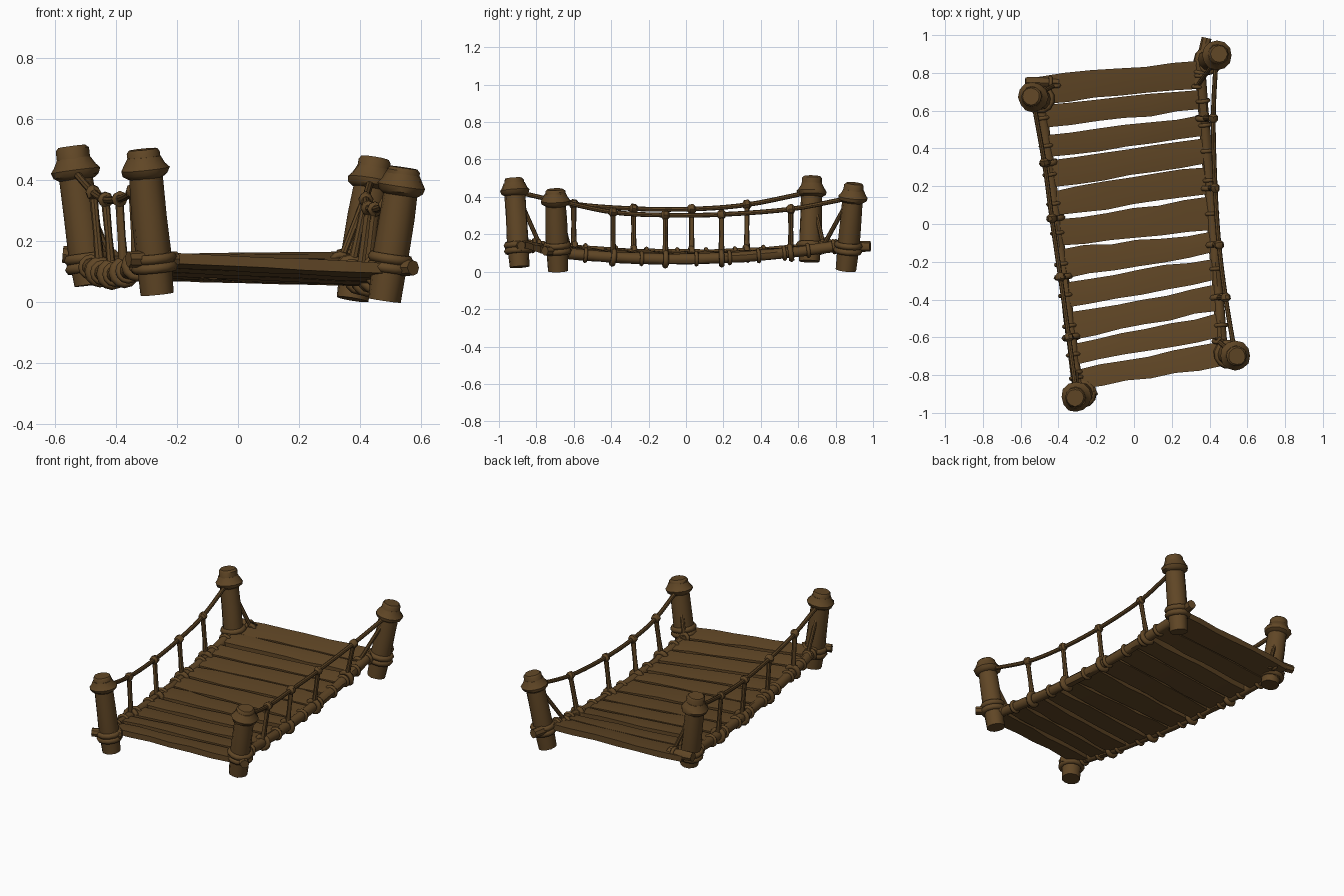
import bpy, bmesh, math, random
from mathutils import Vector

random.seed(4)
if "Cube" in bpy.data.objects:
    bpy.data.objects.remove(bpy.data.objects["Cube"])

wood = bpy.data.materials.new("weathered brown")
wood.use_nodes = True
COLOUR = (0.118, 0.062, 0.019, 1)
wood.diffuse_color = COLOUR
wood.node_tree.nodes["Principled BSDF"].inputs["Base Color"].default_value = COLOUR


def finish(name, bm, angle=40):
    bmesh.ops.recalc_face_normals(bm, faces=bm.faces)
    mesh = bpy.data.meshes.new(name)
    bm.to_mesh(mesh)
    bm.free()
    mesh.materials.append(wood)
    obj = bpy.data.objects.new(name, mesh)
    bpy.context.collection.objects.link(obj)
    bpy.ops.object.select_all(action='DESELECT')
    obj.select_set(True)
    bpy.context.view_layer.objects.active = obj
    bpy.ops.object.shade_smooth_by_angle(angle=math.radians(angle))
    return obj


def tube(name, points, radii, sides=8, closed=False, rough=0):
    """Sweep a round section along points, one radius per point."""
    points = [Vector(p) for p in points]
    if isinstance(radii, float):
        radii = [radii] * len(points)
    bm = bmesh.new()
    rings = []
    n = len(points)
    for i, (p, r) in enumerate(zip(points, radii)):
        a = points[(i - 1) % n] if closed else points[max(i - 1, 0)]
        b = points[(i + 1) % n] if closed else points[min(i + 1, n - 1)]
        d = (b - a).normalized()
        ref = Vector((1, 0, 0)) if abs(d.x) < 0.75 else Vector((0, 0, 1))
        u = d.cross(ref).normalized()
        v = d.cross(u)
        ring = []
        for k in range(sides):
            t = math.tau * k / sides
            s = r * (1 + random.uniform(-rough, rough))
            ring.append(bm.verts.new(p + (u * math.cos(t) + v * math.sin(t)) * s))
        rings.append(ring)
    for a, b in zip(rings, rings[1:]):
        for k in range(sides):
            j = (k + 1) % sides
            bm.faces.new((a[k], a[j], b[j], b[k]))
    bm.faces.new(rings[0])
    bm.faces.new(rings[-1])
    return finish(name, bm)


def smooth(points, steps=5):
    """Catmull-Rom curve through points."""
    p = [Vector(q) for q in points]
    p = [2 * p[0] - p[1]] + p + [2 * p[-1] - p[-2]]
    out = []
    for i in range(1, len(p) - 2):
        a, b, c, d = p[i - 1:i + 3]
        for s in range(steps):
            t = s / steps
            out.append(0.5 * (2 * b + (c - a) * t + (2 * a - 5 * b + 4 * c - d) * t ** 2
                              + (3 * b - a - 3 * c + d) * t ** 3))
    return out + [p[-2]]


def lashing(name, centre, axis, radius, thick):
    """Ring of rope around an axis."""
    bpy.ops.mesh.primitive_torus_add(
        location=centre, major_radius=radius, minor_radius=thick,
        major_segments=12, minor_segments=6,
        rotation=Vector(axis).to_track_quat('Z', 'Y').to_euler())
    obj = bpy.context.object
    obj.name = name
    obj.data.materials.append(wood)
    bpy.ops.object.shade_smooth()


# Deck edge lines: side is -1 (right) or 1 (left)
def edge(side, y):
    if side < 0:
        return Vector((-0.41 - 0.13 * y, y, 0.09 + 0.075 * y * y))
    return Vector((0.415 - 0.08 * y, y, 0.068 + 0.09 * y * y + 0.012 * y))


# Deck planks, each slightly uneven along its length
left_y = [-0.87, -0.76, -0.625, -0.455, -0.30, -0.125, 0.03, 0.185, 0.34, 0.49, 0.635, 0.78]
right_y = [-0.755, -0.61, -0.465, -0.31, -0.165, -0.04, 0.15, 0.315, 0.46, 0.59, 0.715, 0.865]
gaps = [0, .028, .024, .03, .026, .012, .02, .018, .02, .036, .008, 0]
for i in range(11):
    bm = bmesh.new()
    rings = []
    steps = 6
    for s in range(steps + 1):
        t = s / steps
        ring = []
        for ys, g in ((i, gaps[i]), (i + 1, -gaps[i + 1])):
            a, b = edge(-1, left_y[ys]), edge(1, right_y[ys])
            p = a.lerp(b, t)
            p.y += g / 2 + random.uniform(-0.007, 0.007)
            h = 0.018 + random.uniform(-0.002, 0.002)
            ring.append((p, h))
        (p, h), (q, k) = ring
        up = Vector((0, 0, 1))
        m = p.lerp(q, 0.5) + up * 0.004
        rings.append([bm.verts.new(c) for c in (
            p - up * h, q - up * k, q + up * k, m + up * h, p + up * h)])
    for a, b in zip(rings, rings[1:]):
        for k in range(5):
            j = (k + 1) % 5
            bm.faces.new((a[k], a[j], b[j], b[k]))
    bm.faces.new(rings[0])
    bm.faces.new(rings[-1])
    finish(f"deck_plank_{i + 1}", bm, 30)

# Posts: name, base, top, band height
posts = {
    "back_right": ((-0.485, 0.66, 0.055), (-0.545, 0.675, 0.51), 0.43),
    "front_right": ((-0.265, -0.89, 0.025), (-0.312, -0.92, 0.50), 0.435),
    "back_left": ((0.375, 0.855, 0.008), (0.45, 0.90, 0.472), 0.40),
    "front_left": ((0.48, -0.685, 0.004), (0.545, -0.70, 0.44), 0.38),
}
# Short cross beams tied at the foot of each post
beams = {
    "back_right": ((-0.575, 0.75, 0.155), (-0.40, 0.745, 0.14)),
    "front_right": ((-0.36, -0.95, 0.14), (-0.20, -0.88, 0.14)),
    "back_left": ((0.385, 0.985, 0.135), (0.335, 0.74, 0.135)),
    "front_left": ((0.575, -0.755, 0.112), (0.44, -0.61, 0.11)),
}
for name, (base, top, band) in posts.items():
    base, top = Vector(base), Vector(top)
    axis = top - base

    def at(z):
        return base + axis * ((z - base.z) / axis.z)

    hs = [base.z, 0.15, 0.28, band, top.z - 0.01, top.z]
    tube("post_" + name, [at(z) for z in hs],
         [0.053, 0.059, 0.058, 0.055, 0.053, 0.045], 12, rough=0.04)
    # Flared rope collar under the post head
    tube("collar_" + name, [at(band + d) for d in (-0.03, -0.018, 0.0, 0.015, 0.04)],
         [0.056, 0.074, 0.08, 0.068, 0.055], 12, rough=0.04)
    # Rope bindings at deck height
    for k, d in enumerate((-0.018, 0.012)):
        lashing(f"foot_binding_{name}_{k + 1}", at(0.13 + d), axis, 0.06, 0.018)
    a, b = (Vector(v) for v in beams[name])
    tube("cross_beam_" + name, [a, a.lerp(b, 0.5), b], [0.026, 0.03, 0.024], 8, rough=0.08)
    lashing("beam_binding_" + name, a.lerp(b, 0.75), b - a, 0.03, 0.011)

# Sagging edge ropes with lashings at every plank
for side, label, y0, y1, ys in ((-1, "right", -0.88, 0.68, left_y), (1, "left", -0.69, 0.85, right_y)):
    line = [edge(side, y0 + (y1 - y0) * k / 20) for k in range(21)]
    tube("edge_rope_" + label, line, 0.029, 10, rough=0.06)
    for k in range(11):
        y = (ys[k] + ys[k + 1]) / 2
        d = edge(side, y + 0.02) - edge(side, y - 0.02)
        lashing(f"edge_lashing_{label}_{k + 1}", edge(side, y), d, 0.031, 0.011)

# Hand ropes: end, knots, end
hand_ropes = {
    "right": [(-0.305, -0.90, 0.425), (-0.345, -0.60, 0.362), (-0.39, -0.28, 0.337),
              (-0.435, 0.03, 0.335), (-0.475, 0.325, 0.358), (-0.535, 0.66, 0.425)],
    "left": [(0.535, -0.69, 0.38), (0.485, -0.39, 0.318), (0.45, -0.11, 0.303),
             (0.43, 0.19, 0.306), (0.42, 0.56, 0.335), (0.435, 0.88, 0.395)],
}
for label, pts in hand_ropes.items():
    side = -1 if label == "right" else 1
    tube("hand_rope_" + label, smooth(pts), 0.0125)
    for k, p in enumerate(pts[1:-1]):
        p = Vector(p)
        foot = edge(side, p.y)
        n = f"{label}_{k + 1}"
        tube("hanger_rope_" + n, [foot, foot.lerp(p, 0.5), p], [0.017, 0.013, 0.014], rough=0.06)
        # Knots at both ends of the hanger
        along = Vector(pts[k + 2]) - Vector(pts[k])
        a = along.normalized() * 0.022
        tube("hand_knot_" + n, [p - a, p - a * 0.5, p + a * 0.5, p + a],
             [0.014, 0.025, 0.025, 0.014], 8, rough=0.1)
        lashing("hanger_foot_" + n, foot, along, 0.036, 0.016)

# Slanting stay ropes from post collars to the deck corners
stays = {
    "back_right": ((-0.53, 0.675, 0.41), (-0.42, 0.735, 0.14)),
    "front_right": ((-0.305, -0.90, 0.41), (-0.305, -0.78, 0.14)),
    "back_left": ((0.435, 0.87, 0.385), (0.335, 0.73, 0.13)),
    "front_left": ((0.53, -0.69, 0.365), (0.445, -0.62, 0.115)),
}
for name, (a, b) in stays.items():
    tube("stay_rope_" + name, [a, b], 0.012)
    lashing("stay_knot_" + name, b, (0, 1, 0.2), 0.024, 0.012)
